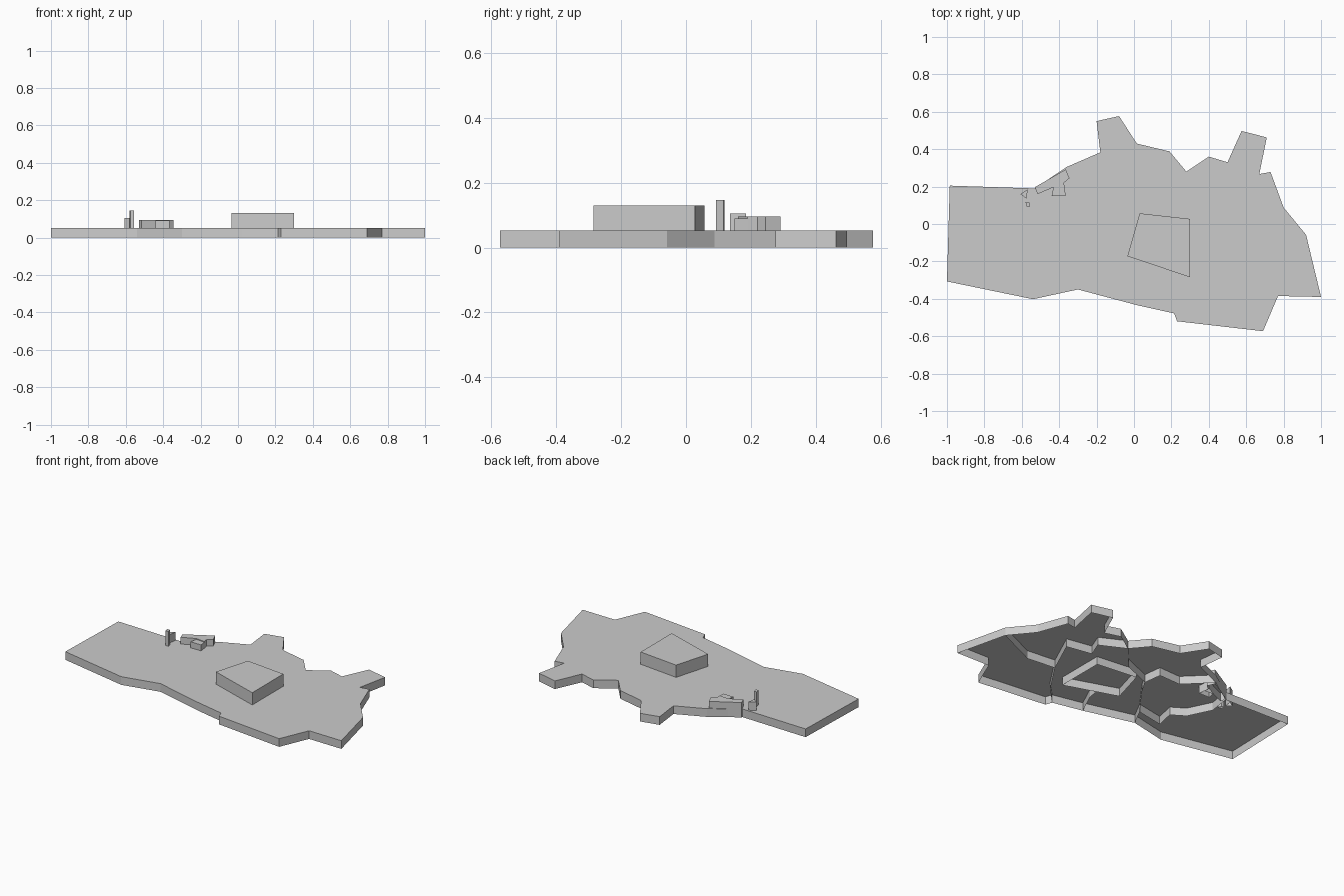
import bpy

SLAB_TOP = 0.052


def make_object(name, verts, faces):
    mesh = bpy.data.meshes.new(name)
    mesh.from_pydata(verts, [], faces)
    mesh.update()
    obj = bpy.data.objects.new(name, mesh)
    bpy.context.collection.objects.link(obj)
    return obj


def open_prism(name, outline, top):
    """Walls from the ground plus a flat roof, left open underneath."""
    area = sum(a[0] * b[1] - b[0] * a[1]
               for a, b in zip(outline, outline[1:] + outline[:1]))
    pts = outline if area > 0 else outline[::-1]
    n = len(pts)
    verts = [(x, y, 0) for x, y in pts] + [(x, y, top) for x, y in pts]
    faces = [(i, (i + 1) % n, n + (i + 1) % n, n + i) for i in range(n)]
    faces.append(tuple(range(n, 2 * n)))
    return make_object(name, verts, faces)


def partition(name, path):
    """Thin upright sheet under the slab, following a path."""
    n = len(path)
    verts = [(x, y, 0) for x, y in path] + [(x, y, SLAB_TOP) for x, y in path]
    return make_object(name, verts, [(i, i + 1, n + i + 1, n + i) for i in range(n - 1)])


# Ground slab with irregular outline
open_prism("ground_slab", [
    (-0.985, 0.205), (-0.53, 0.19), (-0.36, 0.305), (-0.18, 0.383),
    (-0.20, 0.55), (-0.08, 0.577), (0.015, 0.43), (0.19, 0.388),
    (0.28, 0.28), (0.40, 0.36), (0.50, 0.33), (0.575, 0.497),
    (0.71, 0.463), (0.67, 0.267), (0.73, 0.278), (0.80, 0.088),
    (0.92, -0.058), (1.0, -0.39), (0.77, -0.385), (0.69, -0.573),
    (0.23, -0.52), (0.215, -0.478), (0.02, -0.435), (-0.30, -0.35),
    (-0.54, -0.402), (-1.0, -0.307)], SLAB_TOP)

# Large central block
open_prism("central_block", [(0.03, 0.057), (0.30, 0.027),
                             (0.30, -0.285), (-0.035, -0.172)], 0.13)

# Small buildings near the back edge
open_prism("long_building", [
    (-0.53, 0.197), (-0.365, 0.292), (-0.345, 0.245), (-0.375, 0.22),
    (-0.37, 0.19), (-0.43, 0.197), (-0.515, 0.16)], 0.095)
open_prism("side_building", [
    (-0.44, 0.15), (-0.365, 0.15), (-0.375, 0.225), (-0.43, 0.2)], 0.09)
open_prism("wedge_building", [
    (-0.607, 0.16), (-0.568, 0.185), (-0.575, 0.135)], 0.105)
open_prism("tower", [
    (-0.58, 0.118), (-0.56, 0.116), (-0.555, 0.092), (-0.575, 0.094)], 0.146)

# Partition walls on the underside
partition("east_partition", [(0.92, -0.058), (0.65, -0.18), (0.46, -0.16),
                             (0.32, -0.37), (0.215, -0.478)])
partition("north_partition", [(0.46, -0.16), (0.566, 0.07), (0.40, 0.10),
                              (0.44, 0.20), (0.28, 0.28)])
partition("middle_partition", [(0.28, 0.28), (0.14, 0.12), (-0.045, 0.045),
                               (-0.10, -0.046), (-0.24, -0.235), (-0.30, -0.35)])
partition("south_partition", [(0.02, -0.435), (0.09, -0.286), (0.10, -0.217)])
partition("back_partition", [(-0.045, 0.045), (-0.06, 0.162), (-0.21, 0.156),
                             (-0.36, 0.305)])
partition("west_partition", [(-0.24, -0.235), (-0.42, -0.27), (-0.395, -0.15),
                             (-0.478, -0.097), (-0.55, 0.05), (-0.53, 0.19)])
